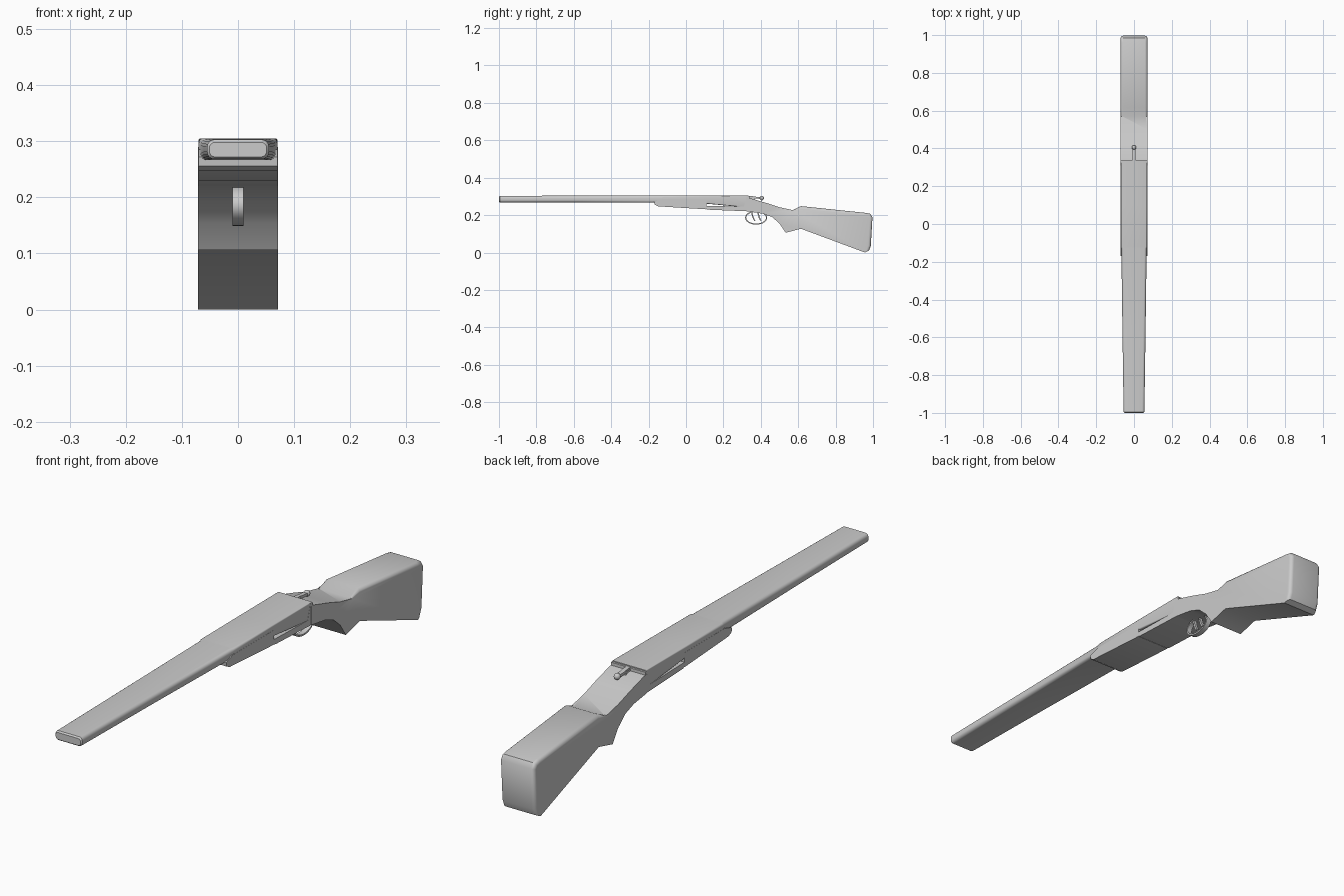
import bpy, bmesh, math
from mathutils import Vector

if "Cube" in bpy.data.objects:
    bpy.data.objects.remove(bpy.data.objects["Cube"])

grey = bpy.data.materials.new("satin grey")
grey.diffuse_color = (0.6, 0.6, 0.6, 1)
grey.use_nodes = True
grey.node_tree.nodes["Principled BSDF"].inputs["Base Color"].default_value = grey.diffuse_color


def finish(bm, name, angle=35):
    bmesh.ops.recalc_face_normals(bm, faces=bm.faces)
    me = bpy.data.meshes.new(name)
    bm.to_mesh(me)
    bm.free()
    me.materials.append(grey)
    ob = bpy.data.objects.new(name, me)
    bpy.context.collection.objects.link(ob)
    bpy.ops.object.select_all(action='DESELECT')
    bpy.context.view_layer.objects.active = ob
    ob.select_set(True)
    bpy.ops.object.shade_smooth_by_angle(angle=math.radians(angle))
    return ob


def slab(name, profile, half, rounded=None, radius=0.015, angle=35):
    """Extrude a (y, z) side profile across x; round the edges chosen by a rule."""
    bm = bmesh.new()
    face = bm.faces.new([bm.verts.new((-half, y, z)) for y, z in profile])
    out = bmesh.ops.extrude_face_region(bm, geom=[face])
    verts = [v for v in out["geom"] if isinstance(v, bmesh.types.BMVert)]
    bmesh.ops.translate(bm, verts=verts, vec=(2 * half, 0, 0))
    bmesh.ops.recalc_face_normals(bm, faces=bm.faces)
    if rounded:
        edges = [e for e in bm.edges if rounded(e)]
        bmesh.ops.bevel(bm, geom=edges, offset=radius, segments=4,
                        profile=0.5, affect='EDGES', clamp_overlap=True)
    return finish(bm, name, angle)


def loft(name, sections):
    """Skin rounded rectangles given as (y, half width, bottom, top, corner radius)."""
    bm = bmesh.new()
    rings = []
    for y, w, z0, z1, r in sections:
        ring = []
        for k, (x, z) in enumerate([(w - r, z1 - r), (r - w, z1 - r),
                                    (r - w, z0 + r), (w - r, z0 + r)]):
            for s in range(5):
                a = math.pi / 2 * (k + s / 4)
                ring.append(bm.verts.new((x + r * math.cos(a), y, z + r * math.sin(a))))
        rings.append(ring)
    for a, b in zip(rings, rings[1:]):
        for i in range(len(a)):
            j = (i + 1) % len(a)
            bm.faces.new((a[i], a[j], b[j], b[i]))
    bm.faces.new(rings[0])
    bm.faces.new(rings[-1])
    return finish(bm, name)


def sweep(name, path, half, thick, closed=False):
    """Flat strip of given thickness following a (y, z) path."""
    bm = bmesh.new()
    n = len(path)
    rings = []
    for i, p in enumerate(path):
        a = path[(i - 1) % n] if closed or i else p
        b = path[(i + 1) % n] if closed or i < n - 1 else p
        t = Vector((b[0] - a[0], b[1] - a[1])).normalized() * thick / 2
        rings.append([bm.verts.new((x, p[0] - s * t.y, p[1] + s * t.x))
                      for x, s in ((-half, -1), (half, -1), (half, 1), (-half, 1))])
    for i in range(n if closed else n - 1):
        a, b = rings[i], rings[(i + 1) % n]
        for k in range(4):
            bm.faces.new((a[k], a[(k + 1) % 4], b[(k + 1) % 4], b[k]))
    if not closed:
        bm.faces.new(rings[0])
        bm.faces.new(rings[-1])
    return finish(bm, name)


# Barrels: a wide tapering block, rounded at the muzzle
loft("barrels", [(-1.0, 0.051, 0.272, 0.298, 0.010),
                 (-0.995, 0.055, 0.268, 0.303, 0.013),
                 (-0.58, 0.061, 0.268, 0.304, 0.013),
                 (-0.13, 0.067, 0.266, 0.305, 0.012),
                 (-0.12, 0.070, 0.264, 0.305, 0.008),
                 (0.10, 0.070, 0.262, 0.305, 0.005),
                 (0.335, 0.070, 0.240, 0.305, 0.003)])

# Fore-end under the barrels
slab("fore_end", [(-0.17, 0.272), (-0.168, 0.256), (-0.15, 0.247), (0.11, 0.231),
                  (0.11, 0.285), (-0.13, 0.285)], 0.0705)

# Receiver body with a raised rear wall
slab("receiver", [(0.10, 0.235), (0.12, 0.229), (0.34, 0.220), (0.34, 0.300),
                  (0.325, 0.303), (0.31, 0.245), (0.10, 0.250)], 0.0705)

# Stock: wrist, grip and butt in one profile, rounded on top and at the heel
stock = [(0.33, 0.290), (0.35, 0.288), (0.43, 0.265), (0.50, 0.242), (0.57, 0.227),
         (0.615, 0.248), (0.96, 0.212), (0.985, 0.207), (0.997, 0.188),
         (0.988, 0.035), (0.978, 0.010), (0.957, 0.0), (0.615, 0.127),
         (0.533, 0.106), (0.50, 0.155), (0.46, 0.190), (0.41, 0.208), (0.33, 0.220)]


def top_or_heel(e):
    sides = [f for f in e.link_faces if abs(f.normal.x) > 0.9]
    rims = [f for f in e.link_faces if abs(f.normal.x) < 0.1]
    mid = sum((v.co for v in e.verts), Vector()) / 2
    return bool(sides and rims) and mid.y > 0.59 and (
        rims[0].normal.z > 0.3 or rims[0].normal.y > 0.6)


slab("stock", stock, 0.071, top_or_heel, 0.014, 40)

# Trigger guard loop and two curved triggers
sweep("trigger_guard", [(0.375 + 0.056 * math.cos(a), 0.186 + 0.034 * math.sin(a))
                        for a in (math.tau * i / 28 for i in range(28))],
      0.010, 0.006, True)
for name, y in (("front_trigger", 0.352), ("rear_trigger", 0.385)):
    sweep(name, [(y + 0.016 * t * t, 0.222 - 0.052 * t)
                 for t in (i / 6 for i in range(7))], 0.006, 0.007)

# Top lever: thin tang ending in a round knob
sweep("top_lever", [(0.325, 0.296), (0.35, 0.297), (0.375, 0.293), (0.40, 0.292)],
      0.008, 0.010)
slab("lever_post", [(0.335, 0.275), (0.37, 0.270), (0.365, 0.295), (0.335, 0.295)], 0.009)
bm = bmesh.new()
bmesh.ops.create_uvsphere(bm, u_segments=16, v_segments=10, radius=0.012)
bmesh.ops.translate(bm, verts=bm.verts, vec=(0, 0.405, 0.291))
finish(bm, "lever_knob", 60)
